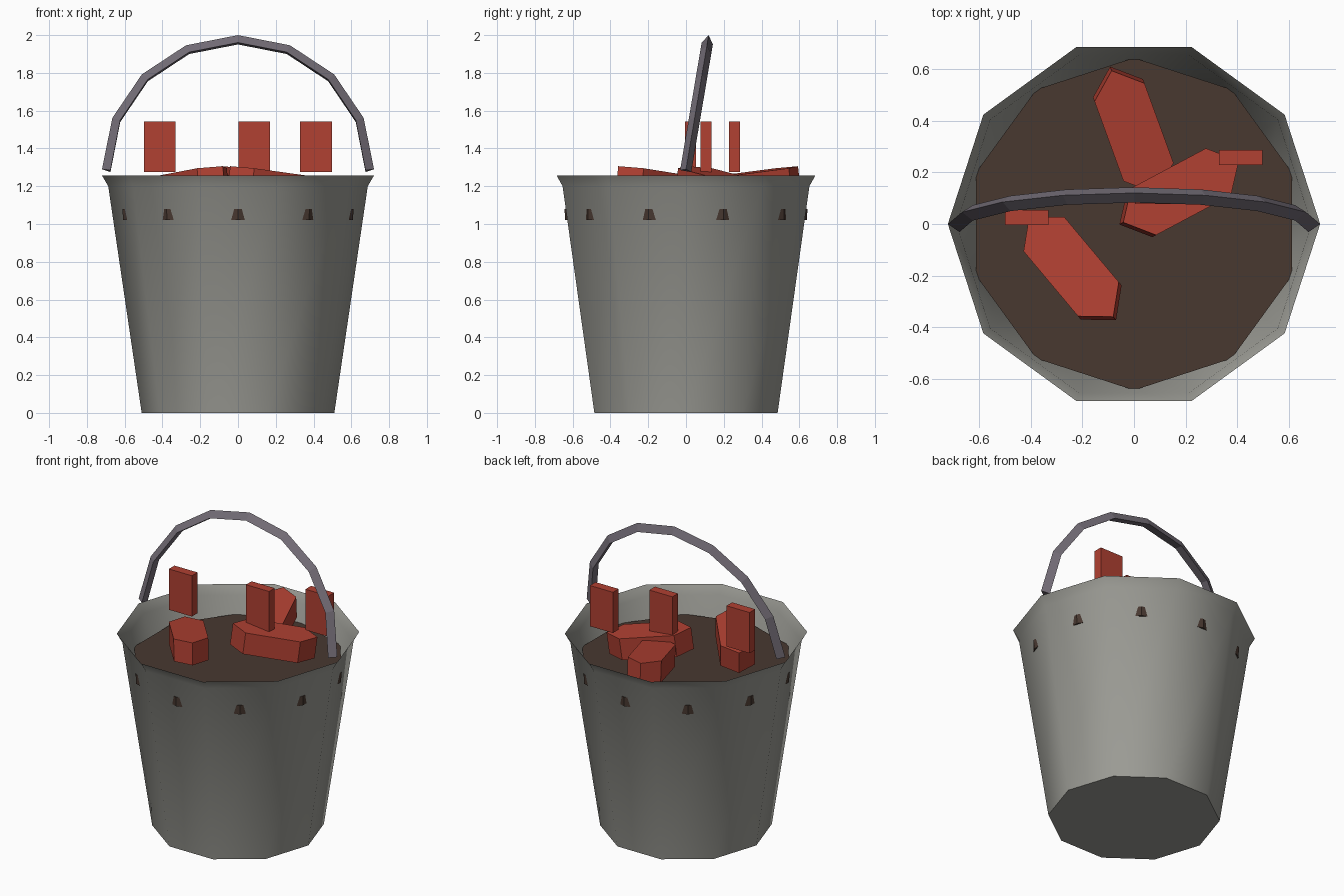
import bpy, bmesh, math
from mathutils import Matrix, Vector

old = bpy.data.objects.get("Cube")
if old:
    bpy.data.objects.remove(old, do_unlink=True)


def material(name, rgb):
    m = bpy.data.materials.new(name)
    m.use_nodes = True
    color = (*rgb, 1)
    m.diffuse_color = color
    m.node_tree.nodes["Principled BSDF"].inputs["Base Color"].default_value = color
    return m


grey = material("bucket_grey", (0.33, 0.33, 0.30))
brown = material("soil_brown", (0.065, 0.040, 0.030))
red = material("brick_red", (0.44, 0.052, 0.032))
purple = material("handle_purple_grey", (0.17, 0.15, 0.18))


def finish(bm, name, mat, outward=True):
    if outward:
        bmesh.ops.recalc_face_normals(bm, faces=bm.faces)
    mesh = bpy.data.meshes.new(name)
    bm.to_mesh(mesh)
    bm.free()
    mesh.materials.append(mat)
    obj = bpy.data.objects.new(name, mesh)
    bpy.context.collection.objects.link(obj)
    return obj


def loft(rings, cap_start=True, cap_end=True):
    """Skin a list of closed rings of points."""
    bm = bmesh.new()
    loops = [[bm.verts.new(p) for p in ring] for ring in rings]
    n = len(loops[0])
    for a, b in zip(loops, loops[1:]):
        for i in range(n):
            j = (i + 1) % n
            bm.faces.new((a[i], a[j], b[j], b[i]))
    if cap_start:
        bm.faces.new(loops[0][::-1])
    if cap_end:
        bm.faces.new(loops[-1])
    return bm


def ring(radius, z, turn=0.0, n=10):
    return [(radius * math.cos(math.tau * i / n + turn),
             radius * math.sin(math.tau * i / n + turn), z) for i in range(n)]


# Open ten-sided bucket with a flared lip
bucket = finish(loft([ring(0.51, 0), ring(0.687, 1.2), ring(0.72, 1.257)],
                     cap_end=False), "bucket", grey, outward=False)
bpy.context.view_layer.objects.active = bucket
bucket.select_set(True)
bpy.ops.object.shade_smooth_by_angle(angle=math.radians(40))
bucket.select_set(False)

# Soil slab, half a side out of step so its corners poke through the wall
half = math.pi / 10
finish(loft([ring(0.64, 1.02, half), ring(0.643, 1.08, half)]), "soil", brown)

# Handle: triangular bar bent in a half circle and leaned back
lean = Matrix.Translation((0, 0, 1.29)) @ Matrix.Rotation(math.radians(-9.6), 4, "X")
segments = 8
rings = []
for i in range(segments + 1):
    a = math.pi * i / segments
    drop = 0.01 if i in (0, segments) else 0
    section = [(0.72, 0, 0), (0.675, 0.03, drop), (0.675, -0.03, drop)]
    rings.append([lean @ Vector((r * math.cos(a), y, r * math.sin(a) - d))
                  for r, y, d in section])
finish(loft(rings), "handle", purple)

# Tilted pointed chunks: x, y, heading of the raised end
outline = [(0.255, 0), (0.165, 0.103), (-0.165, 0.103),
           (-0.255, 0), (-0.165, -0.103), (0.165, -0.103)]
for k, (x, y, heading) in enumerate([(-0.243, -0.165, -50), (0.0, 0.355, 110),
                                     (0.182, 0.125, 208)]):
    place = (Matrix.Translation((x, y, 1.275))
             @ Matrix.Rotation(math.radians(heading), 4, "Z")
             @ Matrix.Rotation(math.radians(-7), 4, "Y"))
    finish(loft([[place @ Vector((px, py, z)) for px, py in outline]
                 for z in (-0.14, 0)]), f"lying_chunk_{k + 1}", red)

# Upright bricks hovering above
for k, (x, y) in enumerate([(-0.415, 0.025), (0.087, 0.107), (0.413, 0.257)]):
    bm = bmesh.new()
    bmesh.ops.create_cube(bm, size=1, matrix=Matrix.Translation((x, y, 1.41))
                          @ Matrix.Diagonal((0.167, 0.058, 0.267, 1)))
    finish(bm, f"upright_brick_{k + 1}", red)
